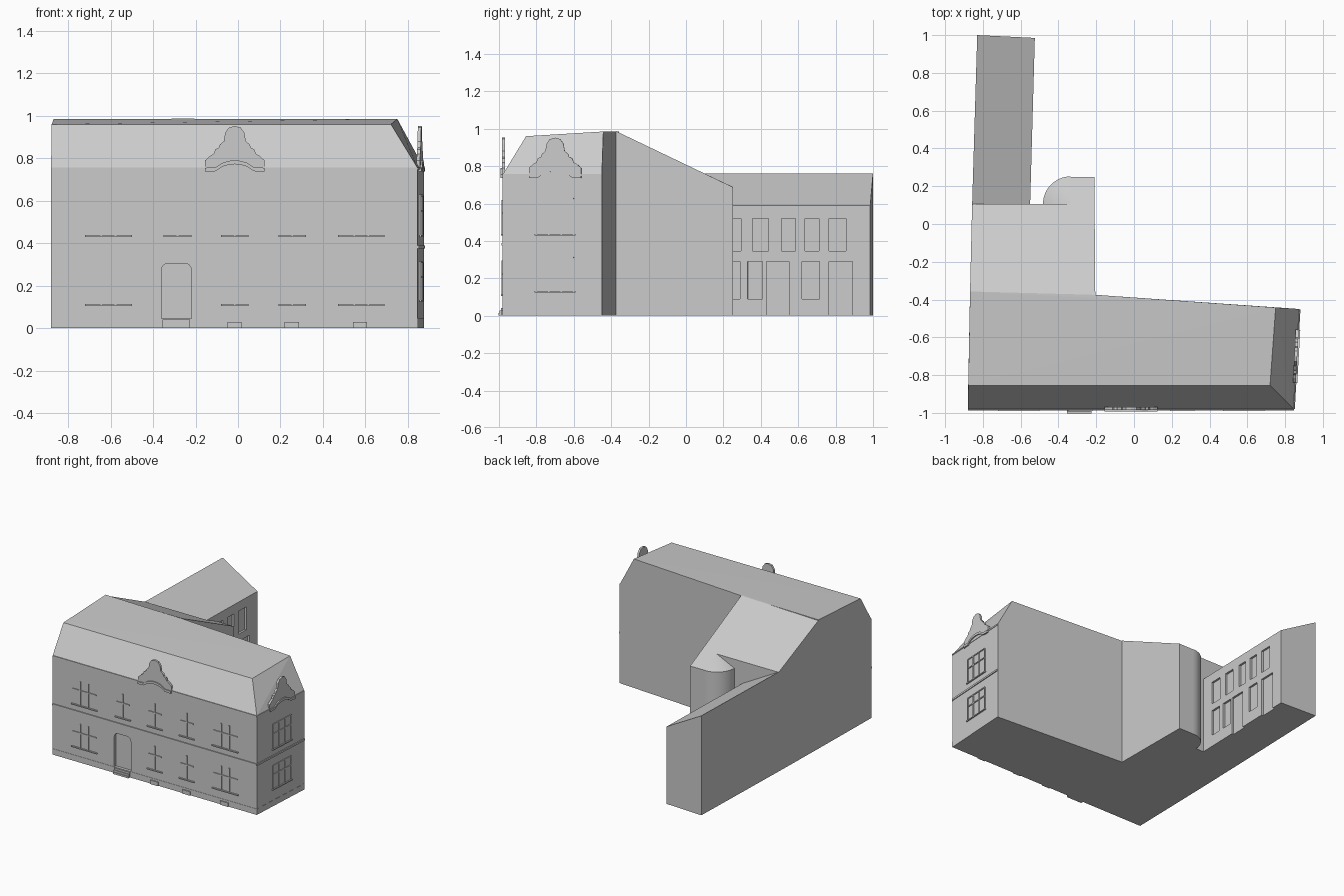
import bpy, bmesh, math
from mathutils import Vector

cube = bpy.data.objects.get("Cube")
if cube:
    bpy.data.objects.remove(cube, do_unlink=True)

GREY = (0.6, 0.6, 0.6, 1)
mat = bpy.data.materials.new("plain_grey")
mat.use_nodes = True
mat.diffuse_color = GREY
mat.node_tree.nodes["Principled BSDF"].inputs["Base Color"].default_value = GREY


def finish(name, bm):
    bmesh.ops.recalc_face_normals(bm, faces=bm.faces)
    mesh = bpy.data.meshes.new(name)
    bm.to_mesh(mesh)
    bm.free()
    mesh.materials.append(mat)
    ob = bpy.data.objects.new(name, mesh)
    bpy.context.collection.objects.link(ob)
    return ob


def hull(name, points):
    """Convex solid around a set of corners."""
    bm = bmesh.new()
    for p in points:
        bm.verts.new(p)
    bmesh.ops.convex_hull(bm, input=bm.verts)
    bmesh.ops.dissolve_limit(bm, angle_limit=0.01, verts=bm.verts, edges=bm.edges)
    return finish(name, bm)


def loft(name, lower, upper):
    """Solid between two matching rings of corners."""
    bm = bmesh.new()
    a = [bm.verts.new(p) for p in lower]
    b = [bm.verts.new(p) for p in upper]
    bm.faces.new(a)
    bm.faces.new(b)
    for i in range(len(a)):
        j = (i + 1) % len(a)
        bm.faces.new((a[i], a[j], b[j], b[i]))
    return finish(name, bm)


class Wall:
    """Upright plane on which flat outlines are extruded."""
    def __init__(self, origin, along):
        self.o = Vector(origin)
        self.u = Vector(along)
        self.n = self.u.cross(Vector((0, 0, 1))).normalized()

    def at(self, u, z, depth):
        return self.o + self.u * u + Vector((0, 0, z)) + self.n * depth

    def plate(self, name, outline, back, out):
        return loft(name, [self.at(u, z, back) for u, z in outline],
                    [self.at(u, z, out) for u, z in outline])

    def box(self, name, u0, u1, z0, z1, back, out):
        return self.plate(name, [(u0, z0), (u1, z0), (u1, z1), (u0, z1)], back, out)


def cut(body, cutter):
    cutter.hide_render = True
    mod = body.modifiers.new("recess", 'BOOLEAN')
    mod.operation = 'DIFFERENCE'
    mod.solver = 'EXACT'
    mod.object = cutter
    bpy.context.view_layer.objects.active = body
    bpy.ops.object.modifier_apply(modifier=mod.name)
    bpy.data.objects.remove(cutter, do_unlink=True)


front = Wall((0, -0.98, 0), (1, 0, 0))
right_end = Wall((0.9, 0, 0), (0.0566, 1, 0))
court = Wall((-0.553, 0, 0), (0.0284, 1, 0))
EAVE, KNEE, RIDGE = 0.755, 0.96, 0.985

# Main block with mansard roof
back_line = [(-0.868, -0.357), (-0.205, -0.375)]
main = hull("main_block",
            [(x, y, z) for x, y in [(-0.88, -0.98), (0.845, -0.98), (0.875, -0.45)] for z in (0, EAVE)]
            + [(x, y, z) for x, y in back_line for z in (0, RIDGE)]
            + [(-0.877, -0.855, KNEE), (0.72, -0.855, KNEE), (0.75, -0.442, RIDGE)])

# Rear extension under a lean-to roof
def lean_to(y):
    return RIDGE - 0.479 * (y + 0.37)

plan = back_line + [(-0.21, 0.25), (-0.335, 0.25), (-0.335, 0.105), (-0.857, 0.105)]
loft("rear_extension", [(x, y, 0) for x, y in plan], [(x, y, lean_to(y)) for x, y in plan])

# Rounded stair corner with part-cone roof
cx, cy, radius = -0.335, 0.105, 0.147
arc = [(cx + radius * math.cos(a), cy + radius * math.sin(a))
       for a in [math.pi / 2 * (1 + i / 16) for i in range(17)]]
corner = hull("round_corner", [(x, y, z) for x, y in arc for z in (0, lean_to(0.25))]
              + [(cx, cy, 0), (cx, cy, lean_to(cy))])
bpy.context.view_layer.objects.active = corner
corner.select_set(True)
bpy.ops.object.shade_smooth_by_angle(angle=math.radians(25))
corner.select_set(False)

# Back wing with shed roof
wing = hull("back_wing",
            [(x, y, z) for x, y in [(-0.857, 0.1), (-0.83, 1.0)] for z in (0, 0.76)]
            + [(x, y, z) for x, y in [(-0.55, 0.1), (-0.525, 0.985)] for z in (0, 0.59)])

# Recessed courtyard windows and doors
upper = [(0.2, 0.295), (0.355, 0.44), (0.51, 0.585), (0.635, 0.71), (0.765, 0.855)]
lower = [(0.2, 0.29), (0.33, 0.41), (0.62, 0.715)]
doors = [(0.43, 0.55), (0.765, 0.89)]
for spans, z0, z1 in ((upper, 0.345, 0.52), (lower, 0.09, 0.29), (doors, -0.02, 0.29)):
    for u0, u1 in spans:
        cut(wing, court.box("cutter", u0, u1, z0, z1, -0.015, 0.03))

# Front door niche with rounded head
door = [(-0.36, 0.045), (-0.22, 0.045)]
for mid, start in ((-0.25, 0), (-0.33, 90)):
    for step in range(5):
        a = math.radians(start + step * 22.5)
        door.append((mid + 0.03 * math.cos(a), 0.275 + 0.03 * math.sin(a)))
cut(main, front.plate("cutter", door, -0.02, 0.05))

# Door steps and cellar light wells
for i in range(3):
    front.box("door_step", -0.355, -0.225, i * 0.014, (i + 1) * 0.014, -0.01, 0.022 - i * 0.006)
for u in (-0.017, 0.253, 0.575):
    front.box("cellar_light", u - 0.033, u + 0.033, 0, 0.03, -0.01, 0.01)


# Mullions, transom and sill of one window
def window(wall, mid, half, z0, z1, mullions, framed=False):
    bar, out = 0.004, 0.006
    for i in range(mullions):
        u = mid - half + 2 * half * (i + 1) / (mullions + 1)
        wall.box("window_mullion", u - bar, u + bar, z0, z1, -0.004, out)
    z = z0 + (z1 - z0) * 0.62
    wall.box("window_transom", mid - half, mid + half, z - bar, z + bar, -0.004, out)
    wall.box("window_sill", mid - half - 0.01, mid + half + 0.01, z0 - 0.005, z0 + 0.003, -0.004, 0.01)
    if framed:
        for s in (-1, 1):
            wall.box("window_jamb", mid + s * half - bar, mid + s * half + bar, z0, z1, -0.004, out)
        wall.box("window_head", mid - half, mid + half, z1 - bar, z1 + bar, -0.004, out)


for z0, z1 in ((0.11, 0.295), (0.435, 0.62)):
    for mid in (-0.61, 0.58):
        window(front, mid, 0.1, z0, z1, 2)
    for mid in (-0.285, -0.015, 0.255):
        if mid > -0.2 or z0 > 0.3:
            window(front, mid, 0.055, z0, z1, 1)
for z0, z1 in ((0.13, 0.31), (0.435, 0.625)):
    window(right_end, -0.7, 0.1, z0, z1, 2, True)

# Belt course, eaves moulding and ornamental gables
half_gable = [(0.14, 0.75), (0.14, 0.79), (0.115, 0.812), (0.1, 0.82), (0.092, 0.842),
              (0.075, 0.85), (0.07, 0.865), (0.052, 0.88), (0.045, 0.92), (0.028, 0.944)]
half_hood = [(0.14, 0.755), (0.09, 0.757), (0.055, 0.78), (0.025, 0.788)]


def mirrored(half, mid, peak):
    return ([(mid + u, z) for u, z in half] + [(mid, peak)]
            + [(mid - u, z) for u, z in reversed(half)])


for wall, u0, u1, mid in ((front, -0.88, 0.847, -0.015), (right_end, -0.98, -0.452, -0.7)):
    wall.box("belt_course", u0, u1, 0.376, 0.39, -0.004, 0.007)
    wall.box("eaves_moulding", u0, u1, 0.747, 0.757, -0.004, 0.004)
    wall.box("plinth", u0, u1, 0, 0.045, -0.004, 0.002)
    wall.plate("ornamental_gable", mirrored(half_gable, mid, 0.952), -0.012, 0.004)
    top = mirrored(half_hood, mid, 0.79)
    band = top + [(u, z - 0.018) for u, z in reversed(top)]
    wall.plate("gable_hood", band, -0.004, 0.012)
